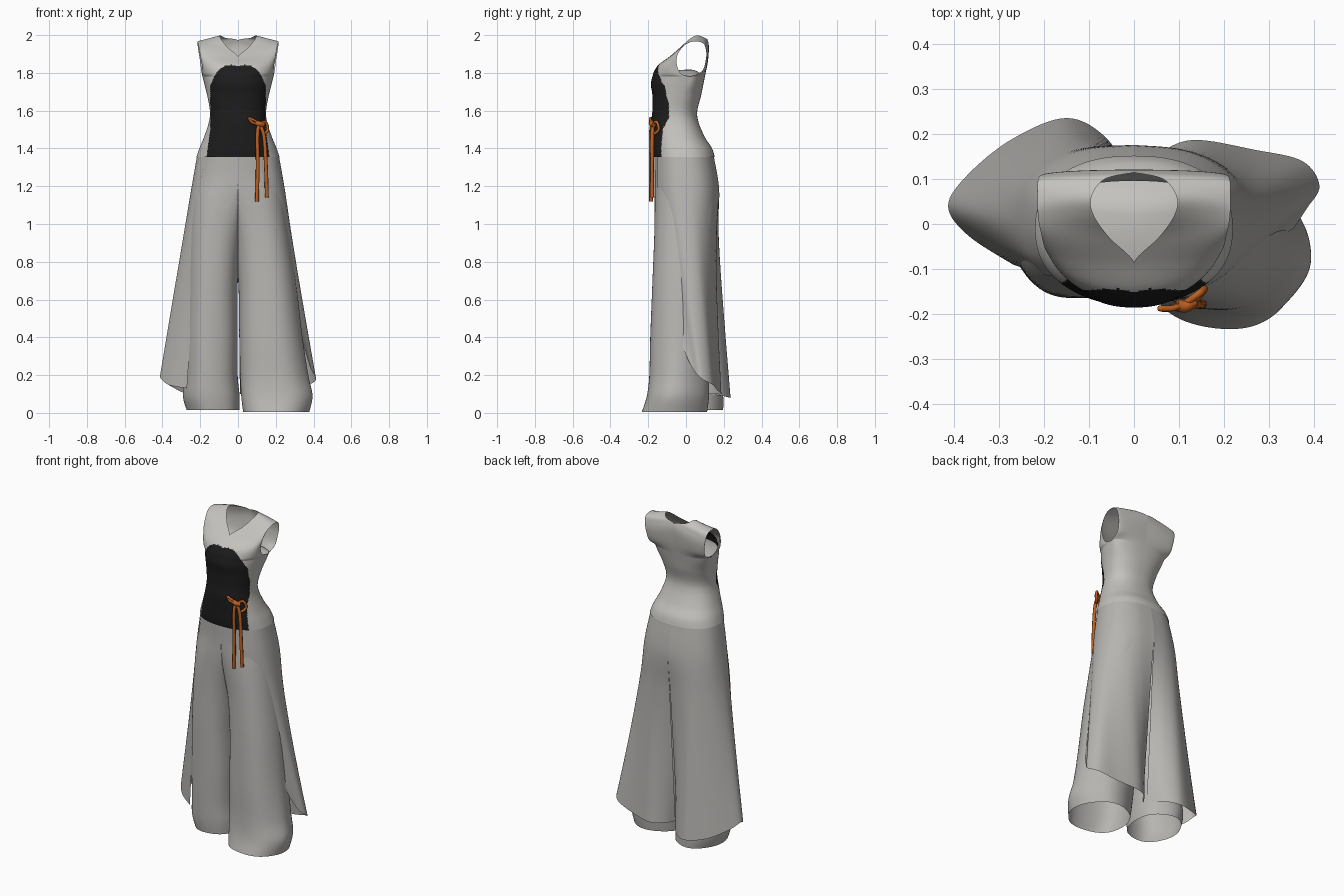
import bpy, bmesh, math
from mathutils import Vector

cube = bpy.data.objects.get("Cube")
if cube:
    bpy.data.objects.remove(cube)


def material(name, r, g, b):
    m = bpy.data.materials.new(name)
    m.diffuse_color = (r, g, b, 1)
    m.use_nodes = True
    m.node_tree.nodes["Principled BSDF"].inputs["Base Color"].default_value = (r, g, b, 1)
    return m


LIGHT = material("light grey cloth", 0.55, 0.54, 0.51)
GREY = material("warm grey cloth", 0.47, 0.46, 0.44)
BLACK = material("black cloth", 0.012, 0.012, 0.012)
ORANGE = material("orange cord", 0.52, 0.12, 0.015)


def spline(keys, steps):
    """Smooth curve through keys of any dimension."""
    keys = [Vector(k) for k in keys]
    out = []
    for i in range(len(keys) - 1):
        a, b = keys[max(i - 1, 0)], keys[i]
        c, d = keys[i + 1], keys[min(i + 2, len(keys) - 1)]
        for s in range(steps):
            t = s / steps
            out.append(0.5 * (2 * b + (c - a) * t + (2 * a - 5 * b + 4 * c - d) * t ** 2
                              + (3 * b - a - 3 * c + d) * t ** 3))
    return out + [keys[-1]]


def sheet(name, rows, mats, closed=False, rule=lambda p: 0):
    """Skin a grid of points as smooth cloth; faces the rule gives -1 are left open."""
    bm = bmesh.new()
    grid = [[bm.verts.new(p) for p in row] for row in rows]
    n = len(grid[0])
    for lo, hi in zip(grid, grid[1:]):
        for i in range(n if closed else n - 1):
            j = (i + 1) % n
            bm.faces.new((lo[i], lo[j], hi[j], hi[i]))
    bmesh.ops.remove_doubles(bm, verts=bm.verts, dist=0.0001)
    gaps = [f for f in bm.faces if rule(f.calc_center_median()) < 0]
    bmesh.ops.delete(bm, geom=gaps, context="FACES")
    bmesh.ops.recalc_face_normals(bm, faces=bm.faces)
    middle = sum((v.co for v in bm.verts), Vector()) / len(bm.verts)
    facing = sum(f.normal.dot(f.calc_center_median() - middle) * f.calc_area() for f in bm.faces)
    if facing < 0:
        bmesh.ops.reverse_faces(bm, faces=bm.faces)
    for f in bm.faces:
        f.smooth = True
        f.material_index = rule(f.calc_center_median())
    mesh = bpy.data.meshes.new(name)
    bm.to_mesh(mesh)
    bm.free()
    for m in mats:
        mesh.materials.append(m)
    bpy.context.collection.objects.link(bpy.data.objects.new(name, mesh))


ROUND = 2.3  # squareness of the bodice and hips


def ring(z, x0, x1, y0, y1, ym, n, power=ROUND, fold=0):
    """Rounded box outline, widest at ym, optionally with soft folds."""
    pts = []
    for i in range(n):
        a = math.tau * i / n
        c, s = math.cos(a), math.sin(a)
        k = 1 + fold * math.sin(5 * a + 1)
        x = math.copysign(abs(c) ** (2 / power), c) * k
        y = abs(s) ** (2 / power) * k
        pts.append(Vector(((x0 + x1) / 2 + x * (x1 - x0) / 2,
                           ym + y * ((y1 if s > 0 else y0) - ym), z)))
    return pts


# Dark front panel is picked out of the bodice by its outline
def panel(p):
    top = 1.842 - 0.11 * (abs(p.x) / 0.145) ** 4 - 0.008 * max(0, 1 - abs(p.x) / 0.03)
    width = 0.147 + 0.02 * max(0, (1.5 - p.z) / 0.15)
    return int(p.y < -0.09 and abs(p.x) < width and p.z < top)


# Bodice body: z, half width, front y, back y, side seam y
body = [(1.355, 0.22, -0.175, 0.152, -0.01), (1.4, 0.205, -0.18, 0.138, -0.02),
        (1.46, 0.18, -0.182, 0.1, -0.04), (1.54, 0.154, -0.184, 0.066, -0.055),
        (1.6, 0.149, -0.178, 0.06, -0.05), (1.68, 0.163, -0.178, 0.08, -0.025),
        (1.74, 0.178, -0.186, 0.092, 0.01), (1.78, 0.188, -0.178, 0.1, 0.025)]
rows = [ring(z, -w, w, f, b, m, 200) for z, w, f, b, m in spline(body, 10)]
sheet("bodice_body", rows, [LIGHT, BLACK], True, panel)

# Shallow domed lining that closes the chest inside
chest = ring(1.78, -0.185, 0.185, -0.165, 0.097, 0.025, 64)
centre = Vector((0, 0.02, 1.818))
rows = [[Vector((*centre.xy.lerp(p.xy, k), centre.z + (p.z - centre.z) * k ** 2)) for p in chest]
        for k in (0, 0.25, 0.5, 0.75, 1)]
sheet("chest_lining", rows, [LIGHT], True)

# Bodice yoke over the shoulders: neck side y, z, x then armhole side y, z, x
yoke = [(-0.178, 1.78, 0, 0.025, 1.78, 0.188), (-0.168, 1.81, 0, -0.025, 1.795, 0.188),
        (-0.143, 1.845, 0, -0.048, 1.84, 0.191), (-0.085, 1.888, 0, -0.047, 1.89, 0.2),
        (-0.03, 1.935, 0.055, -0.02, 1.935, 0.207), (0.02, 1.98, 0.09, 0.01, 1.958, 0.213),
        (0.06, 1.998, 0.095, 0.045, 1.967, 0.215), (0.1, 1.985, 0.065, 0.09, 1.957, 0.215),
        (0.115, 1.973, 0, 0.106, 1.92, 0.21), (0.121, 1.93, 0, 0.105, 1.87, 0.202),
        (0.113, 1.85, 0, 0.085, 1.81, 0.194), (0.1, 1.78, 0, 0.025, 1.78, 0.188)]
for side, name in ((1, "left_yoke"), (-1, "right_yoke")):
    rows = []
    for yi, zi, xi, yo, zo, xo in spline(yoke, 8):
        xi = max(xi, 0)
        row = []
        for i in range(49):
            a = math.pi / 2 * i / 48
            s, turn = math.sin(a) ** (2 / ROUND), 1 - math.cos(a) ** (2 / ROUND)
            row.append((side * (xi + (xo - xi) * s), yi + (yo - yi) * turn, zi + (zo - zi) * s))
        rows.append(row)
    sheet(name, rows, [LIGHT, BLACK], False, panel)


# Trouser legs join above the crotch, so no wall is left between them there
def crotch(p):
    return -1 if p.z > 1.1 and abs(p.x) < 0.001 else 0


# z, inner x, outer x, front y, back y, widest y
hips = [(1.37, -0.212, 0.212, -0.168, 0.142, -0.01), (1.25, -0.232, 0.232, -0.166, 0.165, 0),
        (1.12, -0.11, 0.248, -0.166, 0.165, 0)]
left = [(0.95, -0.03, 0.27, -0.168, 0.148, -0.01), (0.7, 0, 0.305, -0.178, 0.13, -0.025),
        (0.4, 0.005, 0.34, -0.19, 0.12, -0.045), (0.2, 0.01, 0.37, -0.195, 0.12, -0.06),
        (0.09, 0.015, 0.392, -0.208, 0.12, -0.08), (0.005, 0.025, 0.375, -0.235, 0.11, -0.085)]
right = [(0.95, -0.03, 0.26, -0.165, 0.15, 0), (0.7, 0, 0.27, -0.165, 0.15, 0),
         (0.4, 0, 0.28, -0.16, 0.16, 0), (0.2, 0, 0.285, -0.155, 0.175, 0.01),
         (0.09, -0.01, 0.29, -0.15, 0.195, 0.015), (0.015, -0.01, 0.27, -0.14, 0.195, 0.02)]
for side, name, low in ((1, "left_leg", left), (-1, "right_leg", right)):
    rows = []
    for z, x0, x1, y0, y1, ym in spline(hips + low, 8):
        lower = max(0, min(1, 1.2 - z))
        seam = 0 if z > 0.3 else -0.01
        rows.append([(side * max(p.x, seam), p.y, p.z)
                     for p in ring(z, x0, x1, y0, y1, ym, 96, ROUND - 0.25 * lower, 0.015 * lower)])
    sheet(name, rows, [GREY], True, crotch)


# Flared overskirt panels, open at the front, wrapping side and back
def hip_arc(side, start, z, rx, front, back):
    pts = []
    for i in range(8):
        a = start + (math.pi - start) * i / 7
        s, c = math.sin(a), -math.cos(a)
        y = (front + back) / 2 + math.copysign(abs(c) ** (2 / ROUND), c) * (back - front) / 2
        pts.append(Vector((side * rx * s ** (2 / ROUND), y, z)))
    return pts


left_hem = [(0.355, -0.01, 0.33), (0.385, 0.035, 0.235), (0.413, 0.085, 0.18), (0.375, 0.14, 0.15),
            (0.27, 0.165, 0.12), (0.13, 0.187, 0.1), (0.05, 0.15, 0.1), (0.01, 0.09, 0.1)]
right_hem = [(-0.27, -0.09, 0.13), (-0.37, -0.025, 0.15), (-0.414, 0.04, 0.19), (-0.37, 0.11, 0.15),
             (-0.27, 0.19, 0.1), (-0.15, 0.236, 0.08), (-0.06, 0.19, 0.09), (-0.01, 0.1, 0.1)]
for side, name, start, hem in ((1, "left_overskirt", 0.55, left_hem),
                               (-1, "right_overskirt", 0.9, right_hem)):
    top = hip_arc(side, start, 1.36, 0.217, -0.17, 0.147)
    seat = hip_arc(side, start, 1.17, 0.25, -0.172, 0.176)
    keys = [top, seat] + [[p.lerp(Vector(q), k / 5) for p, q in zip(seat, hem)]
                          for k in range(1, 6)]
    columns = [spline(col, 8) for col in zip(*keys)]
    sheet(name, [spline(row, 8) for row in zip(*columns)], [GREY])


# Tied cord: a bow with two hanging tails
def cord(name, pts, radius=0.01):
    cu = bpy.data.curves.new(name, "CURVE")
    cu.dimensions = "3D"
    cu.bevel_depth = radius
    cu.bevel_resolution = 2
    cu.use_fill_caps = True
    path = spline(pts, 8)
    sp = cu.splines.new("POLY")
    sp.points.add(len(path) - 1)
    for pt, co in zip(sp.points, path):
        pt.co = (*co, 1)
    cu.materials.append(ORANGE)
    bpy.context.collection.objects.link(bpy.data.objects.new(name, cu))


knot = (0.115, -0.177, 1.53)
cord("cord_tail_inner", [knot, (0.103, -0.186, 1.48), (0.104, -0.186, 1.3), (0.1, -0.185, 1.12)])
cord("cord_tail_outer", [knot, (0.138, -0.178, 1.46), (0.148, -0.18, 1.3), (0.153, -0.178, 1.14)])
cord("cord_loop_inner", [knot, (0.08, -0.188, 1.535), (0.058, -0.188, 1.56), (0.085, -0.188, 1.55), knot], 0.007)
cord("cord_loop_outer", [knot, (0.145, -0.155, 1.54), (0.157, -0.145, 1.5), (0.135, -0.17, 1.48), knot], 0.008)
cord("cord_knot", [(0.095, -0.18, 1.535), (0.115, -0.183, 1.53), (0.135, -0.17, 1.525)], 0.014)
